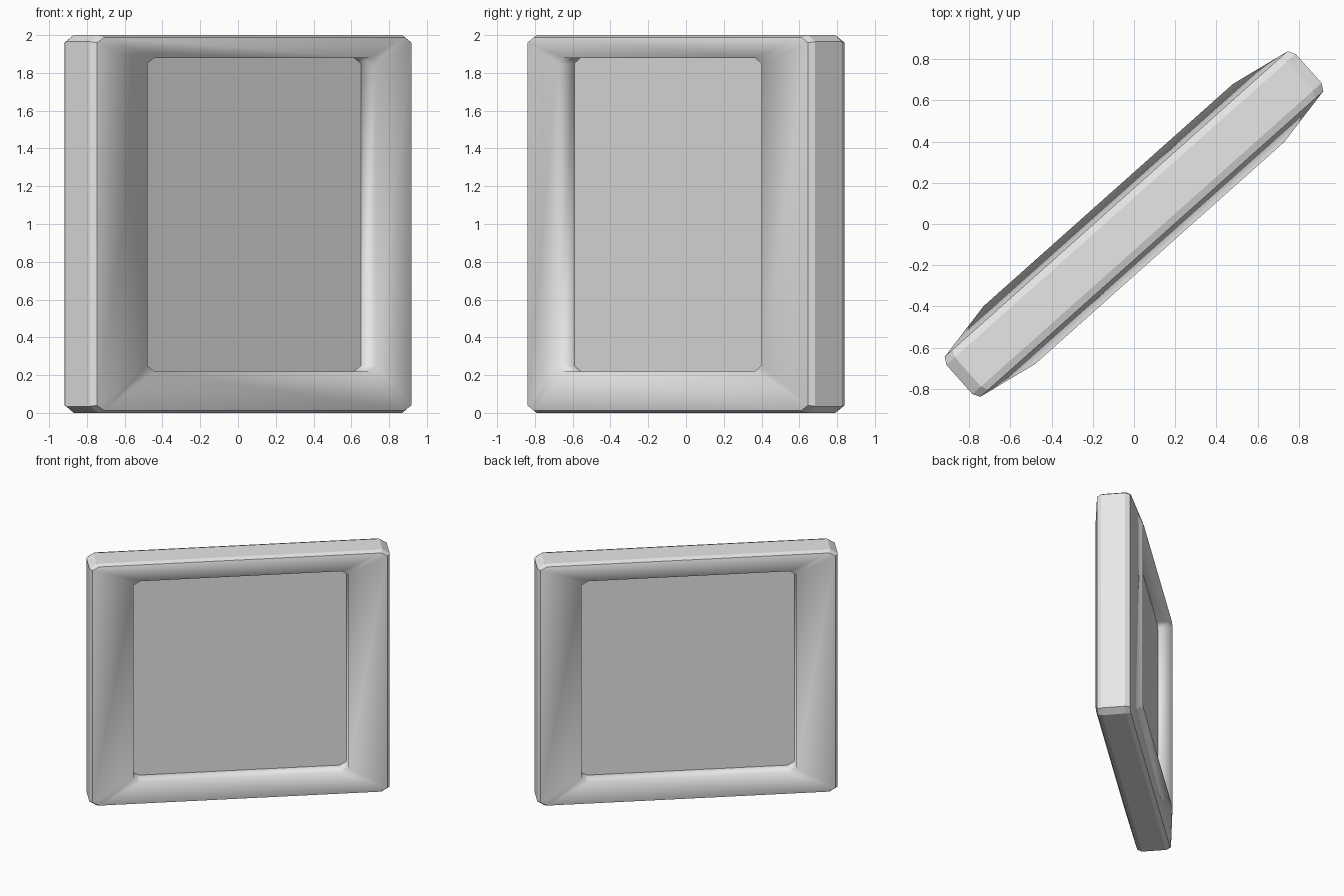
import bpy, bmesh, math

cube = bpy.data.objects.get("Cube")
if cube:
    bpy.data.objects.remove(cube, do_unlink=True)

ANGLE = math.radians(41.7)

grey = bpy.data.materials.new("light_grey")
grey.use_nodes = True
grey.diffuse_color = (0.8, 0.8, 0.8, 1)
grey.node_tree.nodes["Principled BSDF"].inputs["Base Color"].default_value = (0.8, 0.8, 0.8, 1)


def ring(depth, half, low, high, cut_x, cut_z):
    """Upright rectangle with cut corners, at one depth."""
    x, cx = half, half - cut_x
    return [(cx, depth, low), (x, depth, low + cut_z), (x, depth, high - cut_z), (cx, depth, high),
            (-cx, depth, high), (-x, depth, high - cut_z), (-x, depth, low + cut_z), (-cx, depth, low)]


def loft(name, rings, smooth_rings=(), smooth_bands=(), cap=False):
    """Skin a list of rings; edges are sharp unless listed as smooth."""
    bm = bmesh.new()
    loops = [[bm.verts.new(p) for p in r] for r in rings]
    count = len(loops[0])
    for a, b in zip(loops, loops[1:]):
        for i in range(count):
            j = (i + 1) % count
            bm.faces.new((a[i], a[j], b[j], b[i]))
    if cap:
        bm.faces.new(loops[0])
        bm.faces.new(loops[-1])
    where = {v: k for k, loop in enumerate(loops) for v in loop}
    for e in bm.edges:
        k, m = sorted(where[v] for v in e.verts)
        e.smooth = k in (smooth_rings if k == m else smooth_bands)
    for f in bm.faces:
        f.smooth = True
    bmesh.ops.recalc_face_normals(bm, faces=bm.faces)
    mesh = bpy.data.meshes.new(name)
    bm.to_mesh(mesh)
    bm.free()
    mesh.materials.append(grey)
    obj = bpy.data.objects.new(name, mesh)
    obj.rotation_euler.z = ANGLE
    bpy.context.collection.objects.link(obj)
    return obj


# Frame section: (depth, half width, bottom, top, corner cut), from panel to outer edge
OPENING = (0.81, 0.22, 1.88, 0.05, 0.03)
section = [(0.07, *OPENING),
           (0.188, *OPENING),
           (0.13, 1.115, 0.012, 1.988, 0.05, 0.028),
           (0.095, 1.135, 0.0, 2.0, 0.055, 0.035)]
front = [ring(-d, *rest) for d, *rest in section]
back = [ring(d, *rest) for d, *rest in reversed(section)]

# Frame: sloped rim and inner lip on both sides, rounded over the lip
loft("frame", front + back, smooth_rings=(1, 6), smooth_bands=(0, 1, 5, 6))

# Recessed flat panel filling the opening
loft("panel", [ring(-0.07, *OPENING), ring(0.07, *OPENING)], cap=True)
